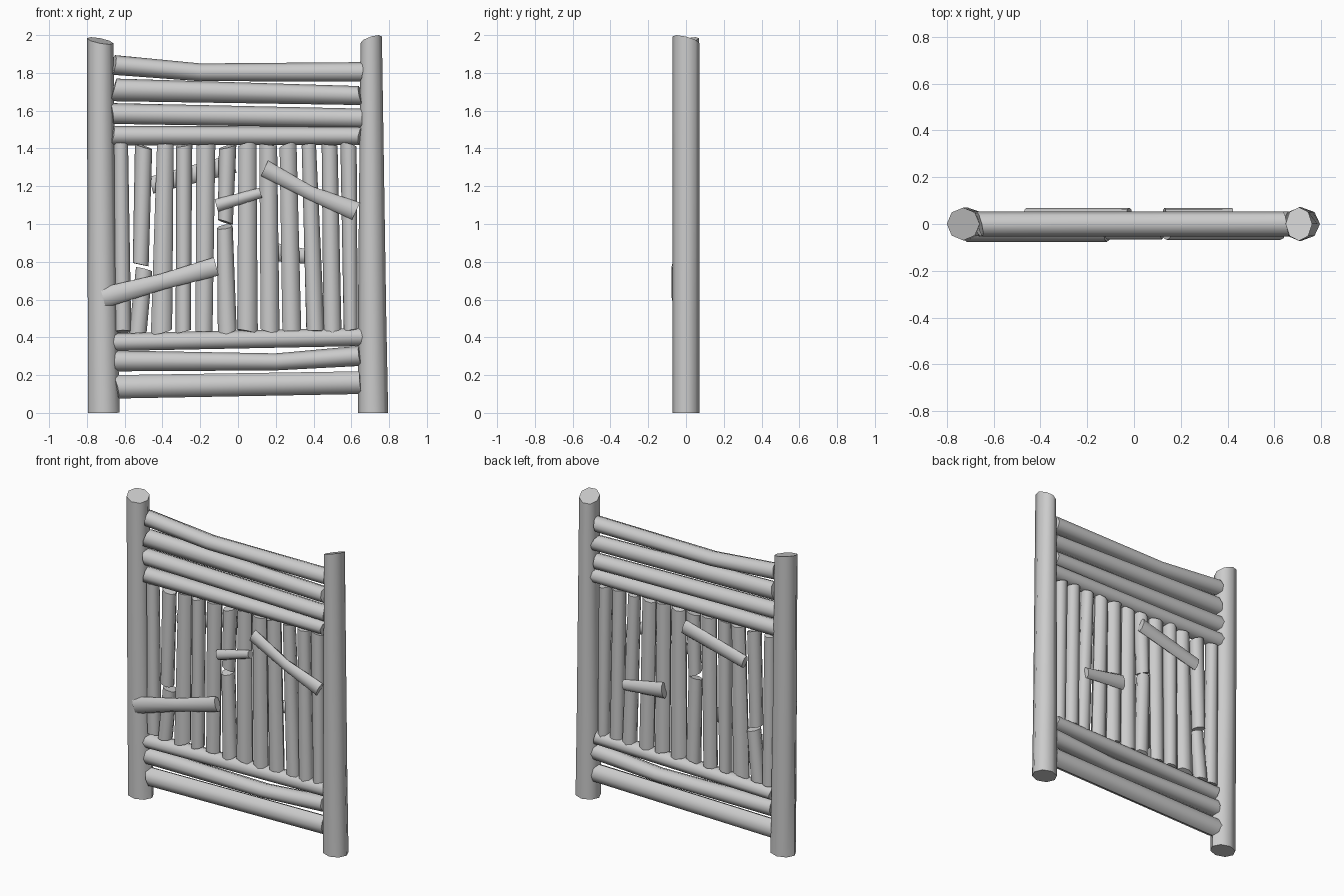
import bpy, bmesh, math, random
from mathutils import Vector

random.seed(4)
cube = bpy.data.objects.get("Cube")
if cube:
    bpy.data.objects.remove(cube, do_unlink=True)

# One weathered grey for the whole gate
grey = bpy.data.materials.new("weathered_grey")
grey.use_nodes = True
grey.diffuse_color = (0.6, 0.6, 0.6, 1)
grey.node_tree.nodes["Principled BSDF"].inputs["Base Color"].default_value = (0.6, 0.6, 0.6, 1)


def log(name, path, y=0.0, depth=None, sides=8, start=(0, 0), end=(0, 0)):
    """Tapered log along (x, z, radius) points; start and end give the slant of each cut."""
    bm = bmesh.new()
    axis = Vector((path[-1][0] - path[0][0], 0, path[-1][1] - path[0][1])).normalized()
    across = Vector((axis.z, 0, -axis.x))
    rings = []
    for i, (x, z, r) in enumerate(path):
        slant = start if i == 0 else end if i == len(path) - 1 else (0, 0)
        ring = []
        for k in range(sides):
            a = math.tau * k / sides
            u, v = r * math.cos(a), (depth or r) * math.sin(a)
            shift = axis * (slant[0] * u + slant[1] * v)
            ring.append(bm.verts.new(Vector((x, y + v, z)) + across * u + shift))
        rings.append(ring)
    for low, high in zip(rings, rings[1:]):
        for k in range(sides):
            n = (k + 1) % sides
            bm.faces.new((low[k], low[n], high[n], high[k]))
    bm.faces.new(rings[0][::-1])
    bm.faces.new(rings[-1])
    bmesh.ops.recalc_face_normals(bm, faces=bm.faces)
    mesh = bpy.data.meshes.new(name)
    bm.to_mesh(mesh)
    bm.free()
    mesh.materials.append(grey)
    obj = bpy.data.objects.new(name, mesh)
    bpy.context.collection.objects.link(obj)
    bpy.ops.object.select_all(action="DESELECT")
    obj.select_set(True)
    bpy.context.view_layer.objects.active = obj
    bpy.ops.object.shade_smooth_by_angle(angle=math.radians(50))
    return obj


def rough():
    return random.uniform(-0.3, 0.3), random.uniform(-0.3, 0.3)


# Side posts with slanted tops
log("right_post", [(-0.71, 0, 0.083), (-0.722, 1, 0.075), (-0.73, 1.97, 0.07)],
    depth=0.07, end=(-0.2, 0.2))
log("left_post", [(0.715, 0, 0.08), (0.71, 0.5, 0.075), (0.705, 1.975, 0.057)],
    depth=0.072, end=(0.3, -0.25))

# Horizontal rails above and below the slats
rails = [
    [(-0.66, 1.842, 0.052), (-0.2, 1.803, 0.047), (0.65, 1.806, 0.051)],
    [(-0.66, 1.71, 0.06), (0.65, 1.68, 0.05)],
    [(-0.67, 1.585, 0.055), (0.65, 1.56, 0.051)],
    [(-0.67, 1.468, 0.052), (0.65, 1.467, 0.048)],
    [(-0.65, 0.375, 0.047), (0.65, 0.402, 0.048)],
    [(-0.65, 0.275, 0.055), (0.2, 0.27, 0.045), (0.65, 0.302, 0.053)],
    [(-0.65, 0.138, 0.062), (0.65, 0.16, 0.06)],
]
for i, path in enumerate(rails):
    log(f"rail_{i + 1}", path, depth=0.053, start=rough(), end=rough())

# Upright slats: top x, bottom x, top radius, bottom radius
slats = [
    (-0.62, -0.61, 0.038, 0.045), (-0.385, -0.405, 0.044, 0.056),
    (-0.285, -0.29, 0.043, 0.04), (-0.17, -0.18, 0.05, 0.045),
    (0.05, 0.05, 0.047, 0.055), (0.16, 0.17, 0.047, 0.05),
    (0.265, 0.285, 0.045, 0.05), (0.375, 0.41, 0.038, 0.048),
    (0.485, 0.5, 0.042, 0.048), (0.585, 0.597, 0.043, 0.037),
]
for i, (top, bottom, rt, rb) in enumerate(slats):
    log(f"slat_{i + 1}", [(bottom, 0.43, rb), (top, 1.42, rt)],
        depth=0.042, start=rough(), end=rough())

# Broken slats, each in a lower and an upper piece
broken = {
    "outer_stub": [(-0.53, 0.425, 0.046), (-0.497, 0.76, 0.044)],
    "outer_hanging": [(-0.515, 0.785, 0.042), (-0.5, 1.41, 0.046)],
    "middle_stub": [(-0.057, 0.43, 0.05), (-0.07, 0.985, 0.042)],
    "middle_hanging": [(-0.067, 1.01, 0.04), (-0.055, 1.41, 0.046)],
}
for name, path in broken.items():
    log(f"broken_slat_{name}", path, depth=0.042, start=rough(), end=rough())

# Patch boards nailed across the front and back
log("front_board_low", [(-0.715, 0.61, 0.055), (-0.4, 0.695, 0.042), (-0.115, 0.775, 0.05)],
    y=-0.05, depth=0.026)
log("front_board_small", [(-0.115, 1.098, 0.034), (0.12, 1.165, 0.027)], y=-0.04, depth=0.026)
log("front_board_high", [(0.14, 1.295, 0.045), (0.38, 1.165, 0.036), (0.625, 1.068, 0.05)],
    y=-0.042, depth=0.026)
log("back_board_high", [(-0.46, 1.205, 0.045), (-0.02, 1.32, 0.05)], y=0.043, depth=0.026)
log("back_board_small", [(0.13, 0.86, 0.052), (0.42, 0.82, 0.035)], y=0.043, depth=0.026)
